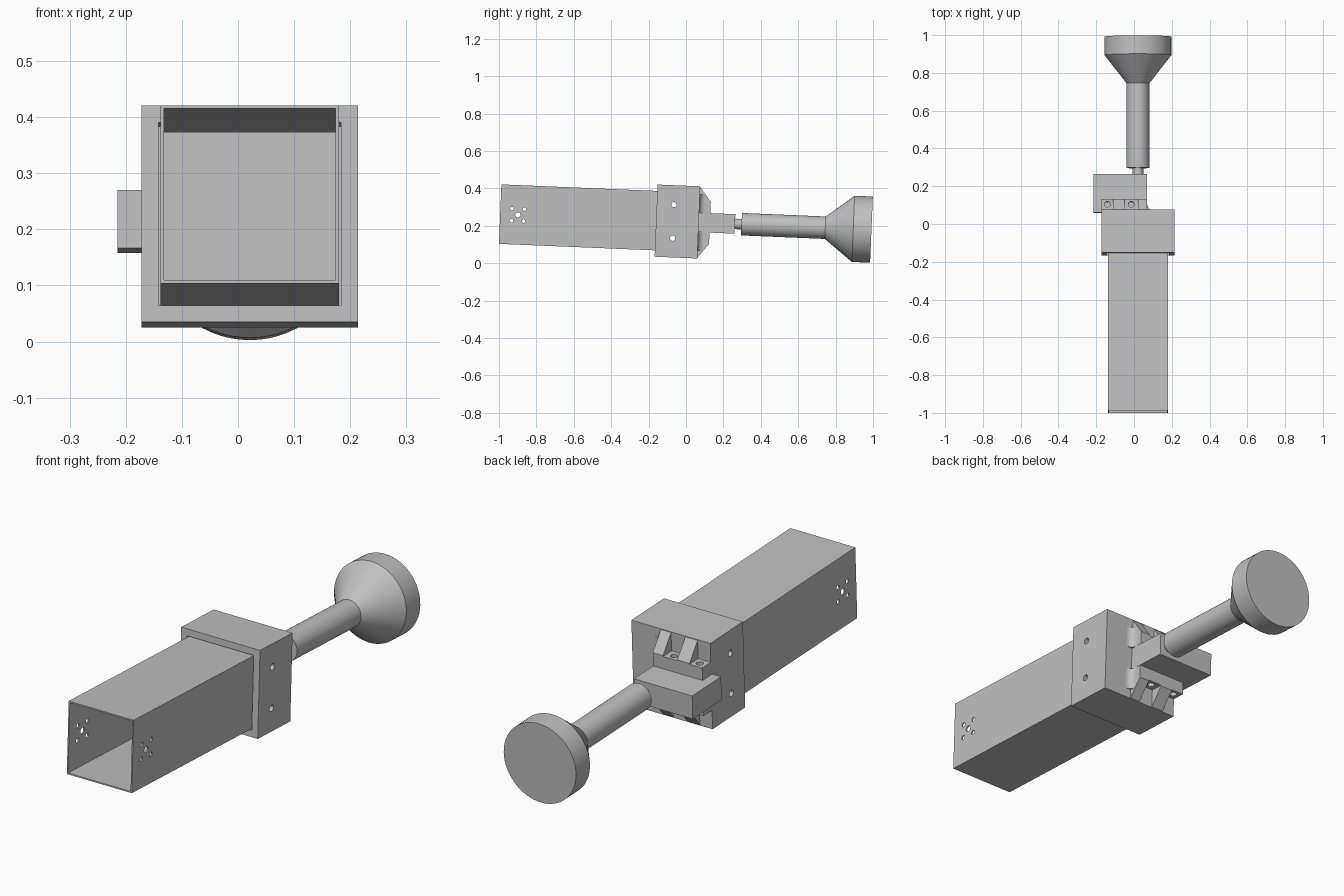
import bpy, bmesh, math
from mathutils import Matrix, Vector

cube = bpy.data.objects.get("Cube")
if cube:
    bpy.data.objects.remove(cube, do_unlink=True)

AXIS_X = 0.021
# Everything is built along a level y axis, then tipped slightly nose-up
TILT = Matrix.Translation((0, 0, 0.2208)) @ Matrix.Rotation(-0.0417, 4, 'X')

grey = bpy.data.materials.new("plain_grey")
grey.use_nodes = True
GREY = (0.53, 0.53, 0.53, 1)
grey.diffuse_color = GREY
grey.node_tree.nodes["Principled BSDF"].inputs["Base Color"].default_value = GREY
parts = []


def make(name, bm):
    bmesh.ops.recalc_face_normals(bm, faces=bm.faces)
    mesh = bpy.data.meshes.new(name)
    bm.to_mesh(mesh)
    bm.free()
    obj = bpy.data.objects.new(name, mesh)
    bpy.context.collection.objects.link(obj)
    mesh.materials.append(grey)
    parts.append(obj)
    return obj


def box(name, x, y, z):
    bm = bmesh.new()
    bmesh.ops.create_cube(bm, size=1)
    for v in bm.verts:
        v.co = [(a + b) / 2 + c * (b - a) for c, (a, b) in zip(v.co, (x, y, z))]
    return make(name, bm)


def square_box(name, half, y):
    return box(name, (AXIS_X - half, AXIS_X + half), y, (-half, half))


def prism(name, points, offset):
    """Extrude a flat polygon along an offset."""
    bm = bmesh.new()
    face = bm.faces.new([bm.verts.new(p) for p in points])
    moved = bmesh.ops.extrude_face_region(bm, geom=[face])["geom"]
    bmesh.ops.translate(bm, vec=offset,
                        verts=[g for g in moved if isinstance(g, bmesh.types.BMVert)])
    return make(name, bm)


def rod(name, centre, radius, length, axis):
    bm = bmesh.new()
    turn = Vector((0, 0, 1)).rotation_difference(Vector(axis)).to_matrix().to_4x4()
    bmesh.ops.create_cone(bm, cap_ends=True, segments=24, radius1=radius, radius2=radius,
                          depth=length, matrix=Matrix.Translation(centre) @ turn)
    return make(name, bm)


def cut(obj, cutters):
    """Subtract the cutters, bake the result and drop the cutters."""
    for c in cutters:
        mod = obj.modifiers.new("cut", 'BOOLEAN')
        mod.operation = 'DIFFERENCE'
        mod.solver = 'EXACT'
        mod.object = c
    graph = bpy.context.evaluated_depsgraph_get()
    baked = bpy.data.meshes.new_from_object(obj.evaluated_get(graph))
    obj.modifiers.clear()
    obj.data = baked
    for c in cutters:
        parts.remove(c)
        bpy.data.objects.remove(c, do_unlink=True)


def side_holes(places):
    return [rod("hole_cutter", (AXIS_X, y, z), r, 0.6, (1, 0, 0)) for y, z, r in places]


bolt_places = [(-0.068, s * 0.09, 0.014) for s in (-1, 1)]

# Hollow square tube with a five-hole pattern on both sides
tube = square_box("square_tube", 0.159, (-0.9943, 0.034))
pattern = [(-0.9, 0, 0.014)] + [(-0.9 + a * 0.033, b * 0.032, 0.01)
                                for a in (-1, 1) for b in (-1, 1)]
cut(tube, [square_box("bore_cutter", 0.153, (-1.1, 0.1))]
    + side_holes(pattern + bolt_places))

# Socket block that takes the tube
block = square_box("socket_block", 0.193, (-0.16, 0.068))
cut(block, [square_box("socket_cutter", 0.163, (-0.3, 0.035))] + side_holes(bolt_places))

# Clevis above and below the arm: drilled ledge and two sloping ribs
for side, label in ((1, "upper"), (-1, "lower")):
    ledge = box(label + "_ledge", (-0.172, 0.07), (0.06, 0.128),
                sorted((side * 0.0525, side * 0.108)))
    cut(ledge, [rod("hole_cutter", (x, 0.1, side * 0.08), 0.015, 0.3, (0, 0, 1))
                for x in (-0.141, -0.015)])
    for number, (x0, x1) in enumerate(((-0.11, -0.05), (0.02, 0.07)), 1):
        profile = [(0.06, 0.1), (0.128, 0.1), (0.128, 0.112), (0.068, 0.19), (0.06, 0.19)]
        prism(f"{label}_rib_{number}", [(x0, y, side * z) for y, z in profile],
              (x1 - x0, 0, 0))
    # Concave corner fillet beside the ledge
    arc = [(0.1 - 0.03 * math.sin(a), 0.098 - 0.03 * math.cos(a), side * 0.0525)
           for a in [math.pi / 2 * i / 6 for i in range(7)]]
    prism(label + "_fillet", arc + [(0.069, 0.067, side * 0.0525)], (0, 0, side * 0.098))

# Flat arm held in the clevis
box("arm", (-0.215, 0.07), (0.06, 0.262), (-0.052, 0.052))

# Neck, handle and flared end as one turned shape
outline = [(0, 0.255), (0.028, 0.255), (0.028, 0.297), (0.06, 0.297), (0.06, 0.745),
           (0.177, 0.895), (0.177, 0.9925), (0, 0.9925)]
bm = bmesh.new()
ring = [bm.verts.new((AXIS_X + r, y, 0)) for r, y in outline]
edges = [bm.edges.new(pair) for pair in zip(ring, ring[1:])]
bmesh.ops.spin(bm, geom=ring + edges, cent=(AXIS_X, 0, 0), axis=(0, 1, 0),
               angle=math.tau, steps=64)
bmesh.ops.remove_doubles(bm, verts=bm.verts, dist=0.0001)
make("turned_handle", bm)

# Tip every part and smooth the round faces
bpy.ops.object.select_all(action='DESELECT')
for obj in parts:
    obj.data.transform(TILT)
    obj.select_set(True)
bpy.context.view_layer.objects.active = parts[0]
bpy.ops.object.shade_smooth_by_angle(angle=math.radians(25))
